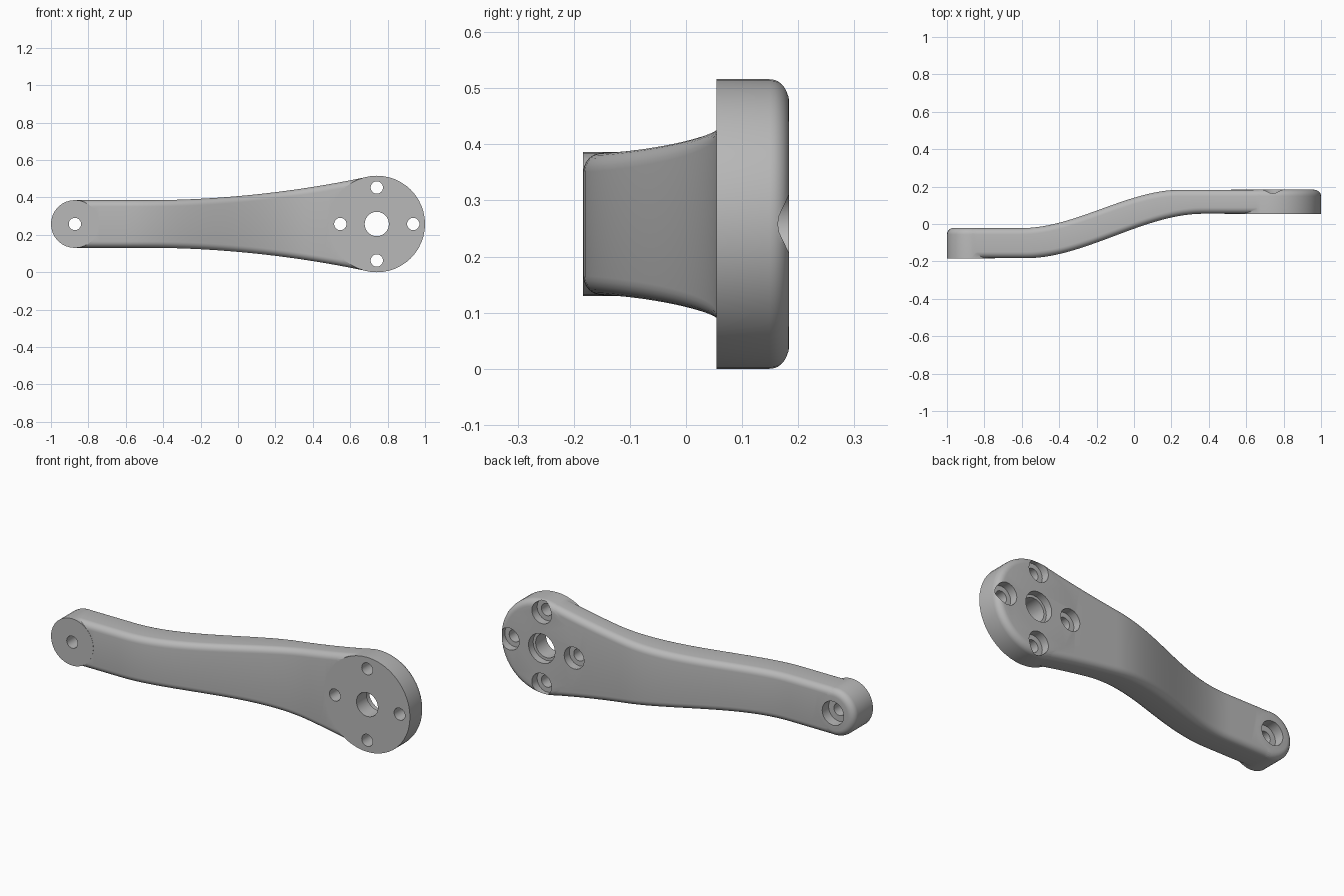
import bpy, bmesh
from math import sin, cos, pi

cube = bpy.data.objects.get("Cube")
if cube:
    bpy.data.objects.remove(cube)

MID = 0.258                    # height of the centre line
BIG_X, BIG_R = 0.742, 0.258
SMALL_X, SMALL_R = -0.872, 0.128
BIG_FRONT, BIG_BACK = 0.054, 0.184
SMALL_FRONT, SMALL_BACK = -0.184, -0.021

metal = bpy.data.materials.new("grey metal")
metal.use_nodes = True
grey = (0.48, 0.48, 0.48, 1)
metal.diffuse_color = grey
metal.node_tree.nodes["Principled BSDF"].inputs["Base Color"].default_value = grey


def loft(name, rings):
    """Skin closed rings of equal length and cap both ends."""
    bm = bmesh.new()
    loops = [[bm.verts.new(p) for p in ring] for ring in rings]
    for a, b in zip(loops, loops[1:]):
        for i in range(len(a)):
            j = (i + 1) % len(a)
            bm.faces.new((a[i], a[j], b[j], b[i]))
    bm.faces.new(loops[0])
    bm.faces.new(loops[-1])
    bmesh.ops.recalc_face_normals(bm, faces=bm.faces)
    mesh = bpy.data.meshes.new(name)
    bm.to_mesh(mesh)
    bm.free()
    mesh.materials.append(metal)
    obj = bpy.data.objects.new(name, mesh)
    bpy.context.collection.objects.link(obj)
    return obj


def lathe(name, x, z, profile, sides):
    """Turn (radius, y) points around an axis running front to back."""
    angles = [2 * pi * i / sides for i in range(sides)]
    return loft(name, [[(x + r * cos(a), y, z + r * sin(a)) for a in angles]
                       for r, y in profile])


def boss(name, x, radius, front, back, sides, fillet=0.035):
    """Disc with a sharp front edge and a rounded back edge."""
    arc = [(radius - fillet + fillet * cos(a), back - fillet + fillet * sin(a))
           for a in (pi / 2 * i / 6 for i in range(7))]
    return lathe(name, x, MID, [(radius, front)] + arc, sides)


def combine(target, other, operation):
    mod = target.modifiers.new(operation, 'BOOLEAN')
    mod.operation, mod.solver, mod.object = operation, 'EXACT', other
    bpy.context.view_layer.objects.active = target
    bpy.ops.object.modifier_apply(modifier=mod.name)
    bpy.data.objects.remove(other)


def ease(x, start, end):
    t = min(max((x - start) / (end - start), 0), 1)
    return t * t * (3 - 2 * t)


def arm_section(x):
    """Rounded rectangle across the arm at x."""
    inset = 0.001
    front = SMALL_FRONT + inset + (BIG_FRONT - SMALL_FRONT) * ease(x, -0.58, 0.37)
    back = SMALL_BACK - inset + (BIG_BACK - SMALL_BACK) * ease(x, -0.6, 0.25)
    half = SMALL_R - inset + 0.088 * max(x + 0.5, 0) ** 2
    r = 0.034
    corners = [(back - r, half - r), (front + r, half - r),
               (front + r, r - half), (back - r, r - half)]
    ring = []
    for k, (cy, cz) in enumerate(corners):
        for i in range(7):
            a = pi / 2 * (k + i / 6)
            ring.append((x, cy + r * cos(a), MID + cz + r * sin(a)))
    return ring


# Arm: offset S-bend that widens towards the large end
steps = 48
crank = loft("crank_arm", [arm_section(SMALL_X + (0.685 - SMALL_X) * i / steps)
                           for i in range(steps + 1)])

# Round ends
combine(crank, boss("large_end", BIG_X, BIG_R, BIG_FRONT, BIG_BACK, 48), 'UNION')
combine(crank, boss("small_end", SMALL_X, SMALL_R, SMALL_FRONT, SMALL_BACK, 32), 'UNION')


def drill(x, z, hole, bore, depth, front, back):
    """Through hole with a counterbore from the back."""
    floor = back - depth
    cutter = lathe("drill", x, z, [(hole, front - 0.1), (hole, floor),
                                   (bore, floor), (bore, back + 0.1)], 24)
    combine(crank, cutter, 'DIFFERENCE')


# Centre hole, four bolt holes around it, and the hole in the small end
drill(BIG_X, MID, 0.065, 0.08, 0.04, BIG_FRONT, BIG_BACK)
for dx, dz in ((1, 0), (0, 1), (-1, 0), (0, -1)):
    drill(BIG_X + 0.195 * dx, MID + 0.195 * dz, 0.033, 0.0595, 0.045,
          BIG_FRONT, BIG_BACK)
drill(SMALL_X, MID, 0.033, 0.065, 0.055, SMALL_FRONT, SMALL_BACK)

bpy.ops.object.select_all(action='DESELECT')
crank.select_set(True)
bpy.context.view_layer.objects.active = crank
bpy.ops.object.shade_smooth_by_angle(angle=pi / 6)
